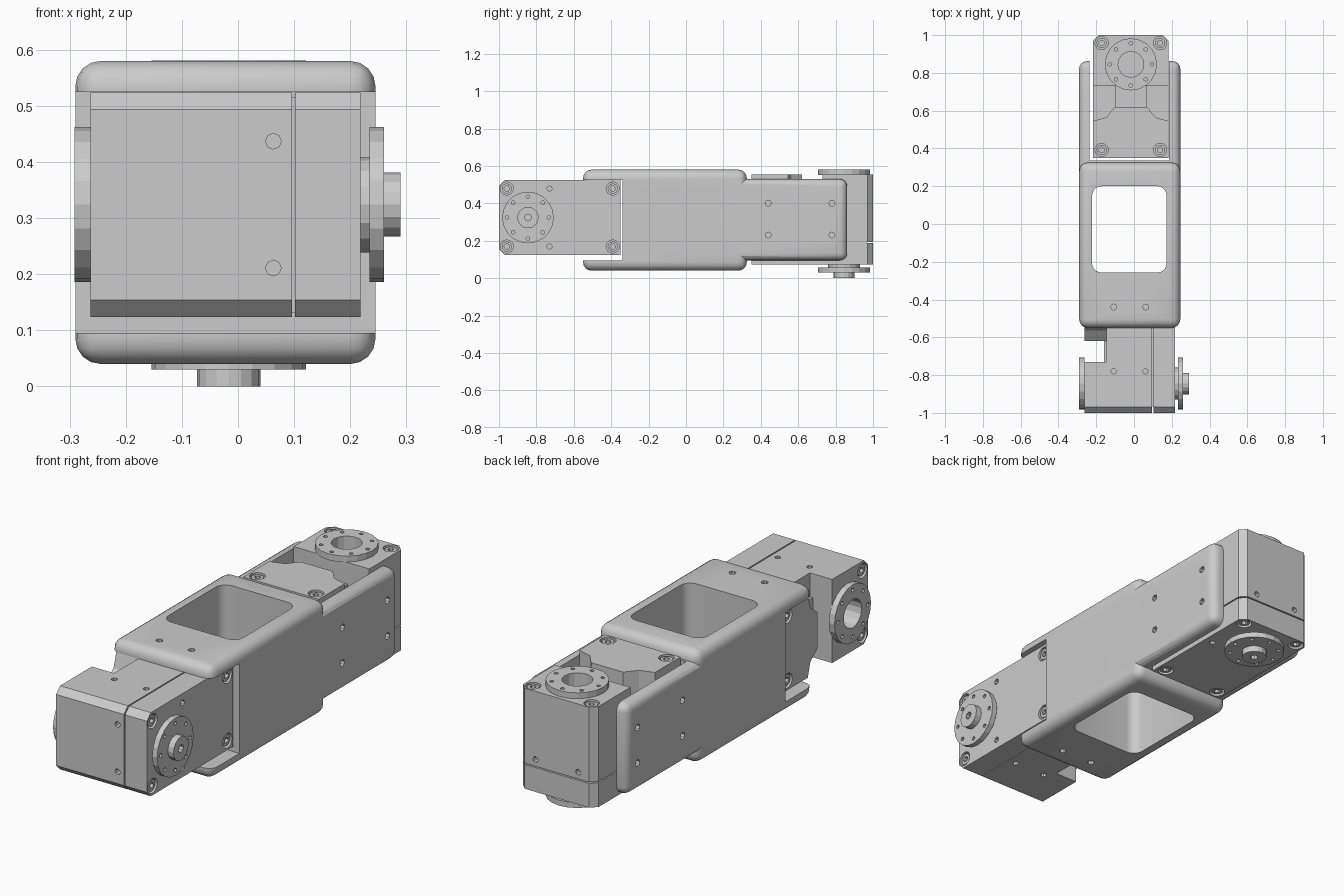
import bpy, bmesh, math
from mathutils import Matrix, Vector

if "Cube" in bpy.data.objects:
    bpy.data.objects.remove(bpy.data.objects["Cube"])


def make(name, bm, mtx=Matrix(), smooth=False):
    bmesh.ops.recalc_face_normals(bm, faces=bm.faces)
    bm.transform(mtx)
    me = bpy.data.meshes.new(name)
    bm.to_mesh(me)
    bm.free()
    ob = bpy.data.objects.new(name, me)
    bpy.context.collection.objects.link(ob)
    if smooth:
        activate(ob)
        bpy.ops.object.shade_smooth_by_angle(angle=math.radians(30))
    return ob


def activate(ob):
    bpy.ops.object.select_all(action='DESELECT')
    ob.select_set(True)
    bpy.context.view_layer.objects.active = ob


def boolean(ob, other, op='DIFFERENCE'):
    activate(ob)
    m = ob.modifiers.new("bool", 'BOOLEAN')
    m.object, m.operation, m.solver = other, op, 'EXACT'
    bpy.ops.object.modifier_apply(modifier=m.name)
    bpy.data.objects.remove(other)


def box(bm, x, y, z):
    mtx = Matrix.Translation(((x[0] + x[1]) / 2, (y[0] + y[1]) / 2, (z[0] + z[1]) / 2))
    mtx = mtx @ Matrix.Diagonal((x[1] - x[0], y[1] - y[0], z[1] - z[0], 1))
    return bmesh.ops.create_cube(bm, size=1, matrix=mtx)['verts']


def cyl(bm, a, b, r, n=16):
    a, b = Vector(a), Vector(b)
    rot = (b - a).to_track_quat('Z', 'Y').to_matrix().to_4x4()
    bmesh.ops.create_cone(bm, cap_ends=True, segments=n, radius1=r, radius2=r,
                          depth=(b - a).length, matrix=Matrix.Translation((a + b) / 2) @ rot)


def prism(bm, pts, z0, z1):
    f = bm.faces.new([bm.verts.new((x, y, z0)) for x, y in pts])
    ext = bmesh.ops.extrude_face_region(bm, geom=[f])['geom']
    for v in ext:
        if isinstance(v, bmesh.types.BMVert):
            v.co.z = z1


def rounded_box(name, x, y, z, r):
    bm = bmesh.new()
    box(bm, x, y, z)
    bmesh.ops.bevel(bm, geom=bm.edges[:], offset=r, segments=4, profile=0.5, affect='EDGES')
    return make(name, bm)


# --- Bracket: central shell plus side cheeks, with two pockets and a window
bracket = rounded_box("bracket", (-0.29, 0.245), (-0.55, 0.325), (0.04, 0.58), 0.045)
bm = bmesh.new()
box(bm, (-0.5, 0.5), (-0.8, -0.34), (0.095, 0.525))
boolean(bracket, make("front_pocket", bm))
boolean(bracket, rounded_box("cheeks", (-0.29, 0.245), (-0.28, 0.862), (0.095, 0.53), 0.04), 'UNION')
bm = bmesh.new()
box(bm, (-0.235, 0.184), (0.335, 1.1), (-0.2, 0.8))
boolean(bracket, make("rear_pocket", bm))

# window through the middle
bm = bmesh.new()
box(bm, (-0.222, 0.173), (-0.257, 0.2), (-0.1, 0.7))
uprights = [e for e in bm.edges if abs(e.verts[0].co.z - e.verts[1].co.z) > 0.5]
bmesh.ops.bevel(bm, geom=uprights, offset=0.05, segments=5, profile=0.5, affect='EDGES')
boolean(bracket, make("window_cutter", bm))

# fixing holes in the plates and cheeks
bm = bmesh.new()
for x in (-0.108, 0.062):
    for z in (0.04, 0.58):
        cyl(bm, (x, -0.44, z - 0.025), (x, -0.44, z + 0.025), 0.016, 8)
for x in (-0.29, 0.245):
    for y in (0.44, 0.78):
        for z in (0.23, 0.4):
            cyl(bm, (x - 0.025, y, z), (x + 0.025, y, z), 0.016, 8)
boolean(bracket, make("hole_cutter", bm))
activate(bracket)
bpy.ops.object.shade_smooth_by_angle(angle=math.radians(30))

# --- Servo, local frame: x across, y along its length, z along the output axis
OUTLINE = [(-0.2, 0.35), (0.2, 0.35), (0.2, 0.97), (0.17, 1), (-0.17, 1), (-0.2, 0.97)]
RECESS = [(-0.25, 0.73), (-0.25, 0.545), (-0.2, 0.545), (-0.13, 0.565), (-0.085, 0.62),
          (0.085, 0.62), (0.13, 0.565), (0.2, 0.545), (0.25, 0.545), (0.25, 0.73)]
AXIS = 0.845
CORNERS = [(x, y) for x in (-0.155, 0.155) for y in (0.392, 0.958)]


def ring_holes(bm, z0, z1):
    for i in range(8):
        a = i * math.pi / 4
        x, y = 0.112 * math.cos(a), AXIS + 0.112 * math.sin(a)
        cyl(bm, (x, y, z0), (x, y, z1), 0.01, 6)


def servo(tag, mtx):
    # main case with stepped top
    bm = bmesh.new()
    prism(bm, OUTLINE, 0.194, 0.553)
    case = make(tag + "_case", bm)
    bm = bmesh.new()
    prism(bm, RECESS, 0.435, 0.65)
    boolean(case, make("recess_cutter", bm))
    bm = bmesh.new()
    cyl(bm, (0, AXIS, 0.42), (0, AXIS, 0.6), 0.068)
    for x, y in CORNERS:
        cyl(bm, (x, y, 0.525), (x, y, 0.6), 0.035)
    for s in (-1, 1):
        cyl(bm, (s * 0.113, 0.97, 0.227), (s * 0.113, 1.05, 0.227), 0.014, 8)
        for z in (0.23, 0.398):
            cyl(bm, (s * 0.175, 0.78, z), (s * 0.25, 0.78, z), 0.014, 8)
    boolean(case, make("case_cutter", bm))
    case.data.transform(mtx)

    # lower cover
    bm = bmesh.new()
    prism(bm, OUTLINE, 0.072, 0.188)
    cover = make(tag + "_cover", bm)
    bm = bmesh.new()
    for x, y in CORNERS:
        cyl(bm, (x, y, 0), (x, y, 0.1), 0.035)
    for s in (-1, 1):
        cyl(bm, (s * 0.155, 0.73, 0), (s * 0.155, 0.73, 0.09), 0.014, 8)
    boolean(cover, make("cover_cutter", bm))
    cover.data.transform(mtx)

    # core filling the seam, and cable socket in the recess
    bm = bmesh.new()
    box(bm, (-0.192, 0.192), (0.358, 0.965), (0.18, 0.2))
    make(tag + "_seam_core", bm, mtx)
    bm = bmesh.new()
    box(bm, (-0.085, 0.085), (0.61, 0.735), (0.42, 0.45))
    make(tag + "_cable_socket", bm, mtx)

    # socket-head corner screws on both faces
    bm = bmesh.new()
    sock = bmesh.new()
    for x, y in CORNERS:
        for z0, z1, d in ((0.515, 0.548, 1), (0.11, 0.077, -1)):
            cyl(bm, (x, y, z0), (x, y, z1), 0.027)
            cyl(sock, (x, y, z1 - d * 0.015), (x, y, z1 + d * 0.02), 0.015, 6)
    screws = make(tag + "_screws", bm)
    boolean(screws, make("socket_cutter", sock))
    screws.data.transform(mtx)

    # idle horn: open ring
    bm = bmesh.new()
    cyl(bm, (0, AXIS, 0.551), (0, AXIS, 0.581), 0.138, 20)
    idle = make(tag + "_idle_horn", bm)
    bm = bmesh.new()
    cyl(bm, (0, AXIS, 0.5), (0, AXIS, 0.65), 0.068)
    ring_holes(bm, 0.56, 0.65)
    boolean(idle, make("idle_cutter", bm))
    idle.data.transform(mtx)

    # drive horn: disc with hub behind, boss in front
    bm = bmesh.new()
    cyl(bm, (0, AXIS, 0.03), (0, AXIS, 0.056), 0.138, 20)
    drive = make(tag + "_drive_horn", bm)
    bm = bmesh.new()
    ring_holes(bm, 0, 0.045)
    boolean(drive, make("drive_cutter", bm))
    drive.data.transform(mtx)
    bm = bmesh.new()
    cyl(bm, (0, AXIS, 0), (0, AXIS, 0.035), 0.057)
    boss = make(tag + "_boss", bm)
    bm = bmesh.new()
    cyl(bm, (0, AXIS, -0.05), (0, AXIS, 0.02), 0.018, 8)
    boolean(boss, make("boss_cutter", bm))
    boss.data.transform(mtx)
    bm = bmesh.new()
    cyl(bm, (0, AXIS, 0.05), (0, AXIS, 0.08), 0.085)
    make(tag + "_hub", bm, mtx)


# rear servo turns about z, front servo about x
servo("rear_servo", Matrix.Translation((-0.0165, 0, 0)))
servo("front_servo", Matrix(((0, 0, -1, 0.29), (0, -1, 0, 0), (-1, 0, 0, 0.324), (0, 0, 0, 1))))
